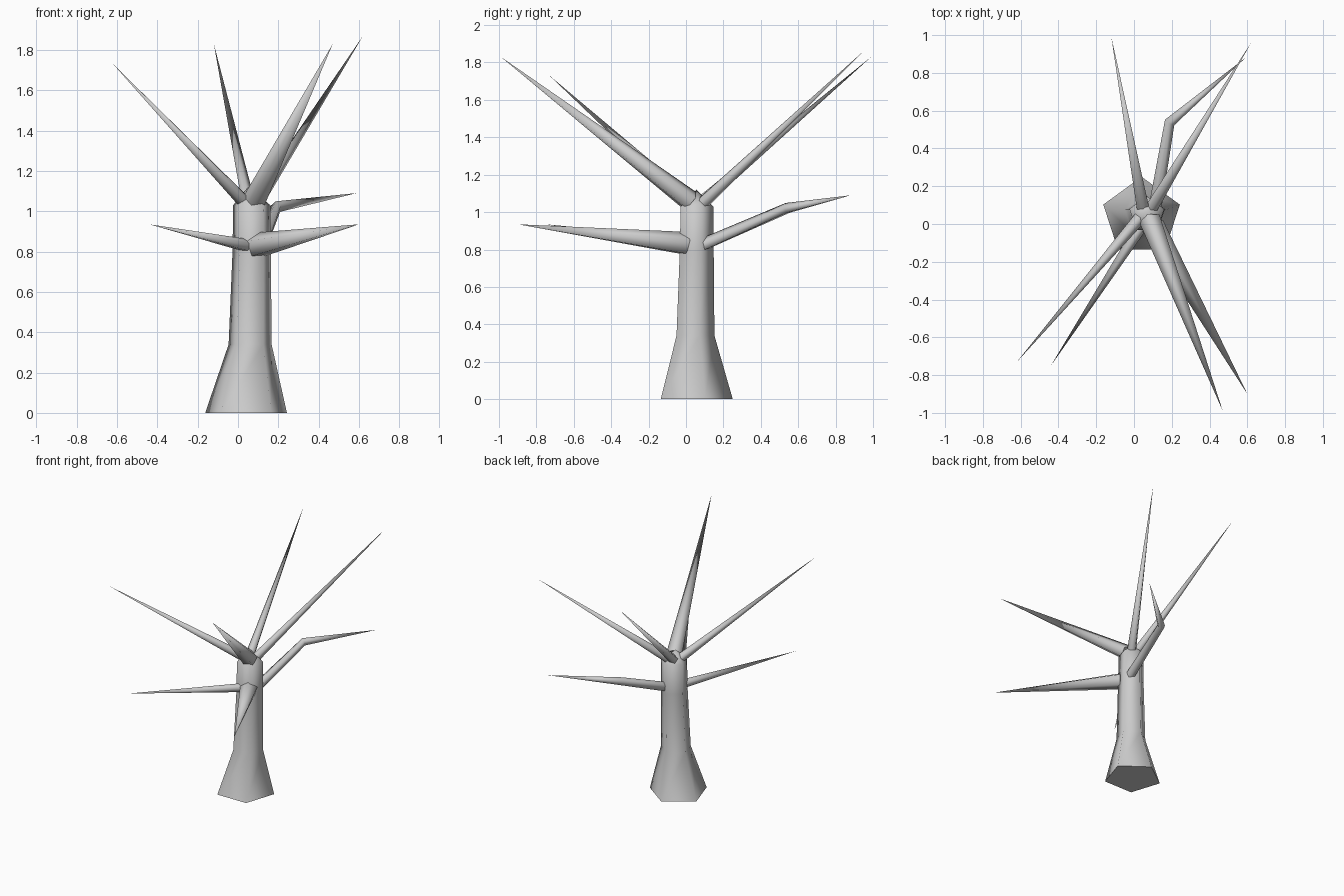
import bpy, bmesh, math
from mathutils import Vector

cube = bpy.data.objects.get("Cube")
if cube:
    bpy.data.objects.remove(cube, do_unlink=True)

SIDES = 5
bark = bpy.data.materials.new("grey bark")
bark.use_nodes = True
GREY = (0.6, 0.6, 0.6, 1)
bark.diffuse_color = GREY
bark.node_tree.nodes["Principled BSDF"].inputs["Base Color"].default_value = GREY


def skin(name, rings, tip):
    """Join rings of points with quads, close the base and end in a point."""
    bm = bmesh.new()
    loops = [[bm.verts.new(p) for p in ring] for ring in rings]
    bm.faces.new(loops[0])
    for low, high in zip(loops, loops[1:]):
        for i in range(SIDES):
            j = (i + 1) % SIDES
            bm.faces.new((low[i], low[j], high[j], high[i]))
    end = bm.verts.new(tip)
    for i in range(SIDES):
        bm.faces.new((loops[-1][i], loops[-1][(i + 1) % SIDES], end))
    bmesh.ops.recalc_face_normals(bm, faces=bm.faces)
    mesh = bpy.data.meshes.new(name)
    bm.to_mesh(mesh)
    bm.free()
    mesh.materials.append(bark)
    obj = bpy.data.objects.new(name, mesh)
    bpy.context.collection.objects.link(obj)
    bpy.ops.object.select_all(action="DESELECT")
    obj.select_set(True)
    bpy.context.view_layer.objects.active = obj
    bpy.ops.object.shade_smooth_by_angle(angle=math.radians(75))


def ring(centre, radius, across, up, phase=0.0):
    angles = [phase + math.tau * i / SIDES for i in range(SIDES)]
    return [centre + radius * (across * math.cos(a) + up * math.sin(a)) for a in angles]


def branch(name, points, radii):
    """Tapered branch through the points, ending in a sharp tip."""
    points = [Vector(p) for p in points]
    rings = []
    for i, radius in enumerate(radii):
        along = (points[i + 1] - points[max(i - 1, 0)]).normalized()
        across = along.cross(Vector((0, 0, 1))).normalized()
        rings.append(ring(points[i], radius, across, across.cross(along), math.pi / 2))
    skin(name, rings, points[-1])


# Trunk: flared foot, slim stem and a low pointed crown
X, Y = Vector((1, 0, 0)), Vector((0, 1, 0))
levels = [(0.04, 0.037, 0, 0.213), (0.06, 0.04, 0.34, 0.112),
          (0.068, 0.048, 0.8, 0.1), (0.068, 0.05, 1.03, 0.097)]
skin("trunk", [ring(Vector((x, y, z)), r, X, Y, math.radians(18)) for x, y, z, r in levels],
     (0.05, 0.055, 1.12))

# Upper branches
branch("upper_back_right_branch", [(0.05, 0.07, 1.04), (-0.12, 0.99, 1.83)], [0.035])
branch("upper_back_left_branch", [(0.09, 0.08, 1.04), (0.62, 0.96, 1.87)], [0.035])
branch("upper_front_left_branch", [(0.085, 0.02, 1.06), (0.47, -0.99, 1.83)], [0.06])
branch("upper_front_right_branch", [(0.03, 0.03, 1.05), (-0.62, -0.73, 1.73)], [0.035])

# Lower branches
branch("bent_back_branch",
       [(0.11, 0.08, 0.82), (0.19, 0.54, 1.02), (0.59, 0.88, 1.09)], [0.036, 0.03])
branch("lower_front_right_branch", [(0.06, 0.02, 0.825), (-0.44, -0.75, 0.935)], [0.035])
branch("lower_front_left_branch", [(0.1, -0.01, 0.83), (0.6, -0.9, 0.935)], [0.065])
